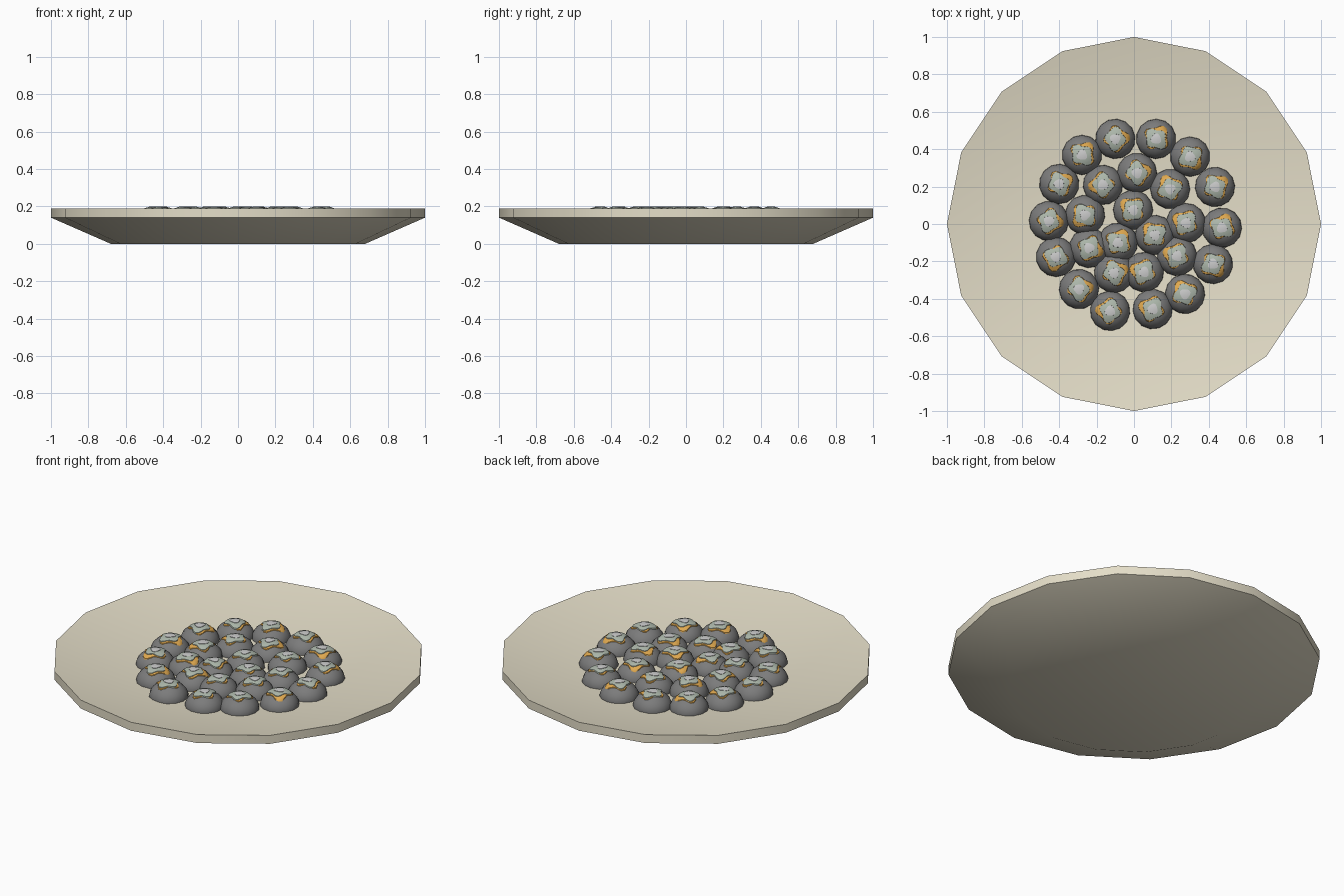
import bpy, bmesh, math, random
from math import sin, cos, pi

if "Cube" in bpy.data.objects:
    bpy.data.objects.remove(bpy.data.objects["Cube"])

random.seed(4)


def material(name, rgb):
    m = bpy.data.materials.new(name)
    m.diffuse_color = (*rgb, 1)
    m.use_nodes = True
    m.node_tree.nodes["Principled BSDF"].inputs["Base Color"].default_value = m.diffuse_color
    return m


def add_object(name, bm, mat, angle):
    mesh = bpy.data.meshes.new(name)
    bm.normal_update()
    bm.to_mesh(mesh)
    bm.free()
    mesh.materials.append(mat)
    ob = bpy.data.objects.new(name, mesh)
    bpy.context.collection.objects.link(ob)
    bpy.ops.object.select_all(action='DESELECT')
    ob.select_set(True)
    bpy.context.view_layer.objects.active = ob
    bpy.ops.object.shade_smooth_by_angle(angle=math.radians(angle))
    return ob


def join_rings(bm, rings):
    n = len(rings[0])
    for a, b in zip(rings, rings[1:]):
        for i in range(n):
            j = (i + 1) % n
            bm.faces.new((a[i], a[j], b[j], b[i]))


CREAM = material("cream", (0.78, 0.73, 0.58))
DARK = material("dark_crust", (0.2, 0.2, 0.2))
ORANGE = material("orange_sauce", (0.75, 0.4, 0.08))
GREEN = material("grey_green_topping", (0.42, 0.48, 0.41))
PALE = material("pale_topping", (0.7, 0.71, 0.7))

# Sixteen-sided plate: base, flared wall, upright rim, sloping inside, floor
bm = bmesh.new()
profile = [(0.68, 0), (1.0, 0.14), (1.0, 0.19), (0.58, 0.11)]
rings = [[bm.verts.new((r * cos(2 * pi * i / 16), r * sin(2 * pi * i / 16), z))
          for i in range(16)] for r, z in profile]
join_rings(bm, rings)
bm.faces.new(rings[0][::-1])
bm.faces.new(rings[-1])
add_object("plate", bm, CREAM, 30)

# Ball centres: outer ring, inner ring, middle
CENTRES = [
    (-.10, .455), (.118, .455), (.30, .36), (.433, .198), (.47, -.02),
    (.422, -.214), (.273, -.374), (.10, -.455), (-.128, -.465), (-.294, -.348),
    (-.417, -.176), (-.455, .016), (-.40, .214), (-.278, .369),
    (.016, .273), (.193, .187), (.278, .005), (.23, -.171), (.053, -.257),
    (-.107, -.262), (-.24, -.128), (-.262, .048), (-.166, .209),
    (-.005, .075), (.112, -.059), (-.086, -.10)]
R, H, Z0 = 0.107, 0.084, 0.108


def dome_z(r):
    return Z0 + H * math.sqrt(max(0, 1 - (r / R) ** 2))


def add_cap(bm, cx, cy, edge, lift, phase, n):
    """Shell lying on a dome, out to the radius edge(angle)."""
    rings = []
    for t in (1, 0.97, 0.75, 0.5, 0.25):
        ring = []
        for i in range(n):
            a = 2 * pi * i / n
            r = edge(a + phase) * t
            z = dome_z(r) + (lift if t < 1 else -0.003)
            ring.append(bm.verts.new((cx + r * cos(a), cy + r * sin(a), z)))
        rings.append(ring)
    join_rings(bm, rings)
    tip = bm.verts.new((cx, cy, dome_z(0) + lift))
    for i in range(n):
        bm.faces.new((rings[-1][i], rings[-1][(i + 1) % n], tip))


# Wavy edge of each topping layer
LAYERS = [
    ("orange_sauce", ORANGE, lambda a: 0.063 + 0.011 * cos(4 * a) + 0.008 * sin(a), 0.003),
    ("green_topping", GREEN, lambda a: 0.056 + 0.008 * cos(4 * a + 0.8) + 0.005 * cos(2 * a), 0.006),
    ("pale_topping", PALE, lambda a: 0.028 + 0.003 * cos(3 * a), 0.008)]

crust = bmesh.new()
caps = [bmesh.new() for _ in LAYERS]
for cx, cy in CENTRES:
    phase = random.uniform(0, 2 * pi)
    # Rounded crust, tucked slightly into the floor
    rings = []
    for r, z in [(R * 0.97, Z0 - 0.02)] + [
            (R * cos(k * pi / 14), Z0 + H * sin(k * pi / 14)) for k in range(7)]:
        rings.append([crust.verts.new((cx + r * cos(2 * pi * i / 14 + phase),
                                       cy + r * sin(2 * pi * i / 14 + phase), z))
                      for i in range(14)])
    join_rings(crust, rings)
    crust.faces.new(rings[-1])
    for bm, (_, _, edge, lift) in zip(caps, LAYERS):
        add_cap(bm, cx, cy, edge, lift, phase, 24)

add_object("ball_crusts", crust, DARK, 40)
for bm, (name, mat, _, _) in zip(caps, LAYERS):
    add_object(name, bm, mat, 40)
